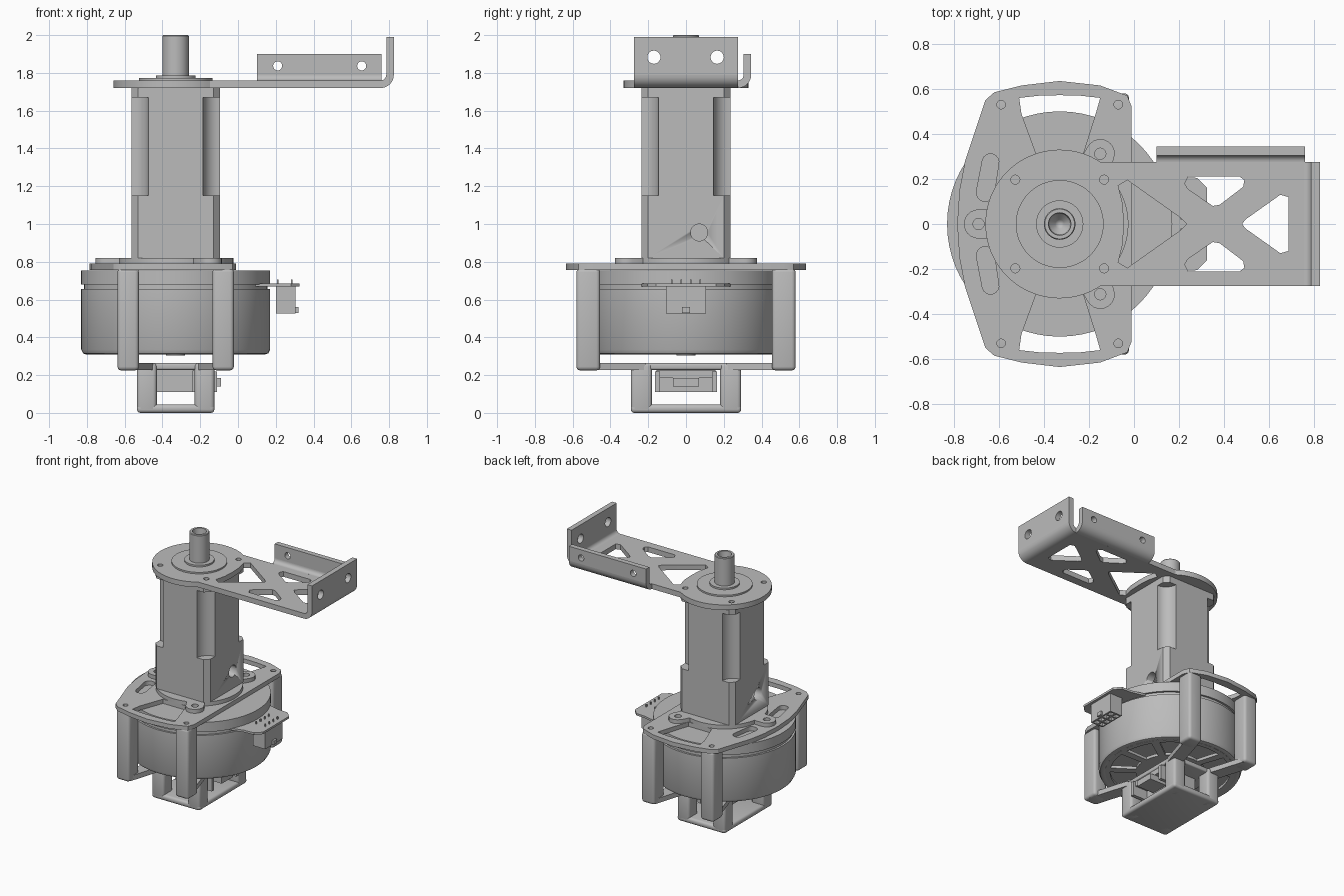
import bpy, bmesh
from math import sin, cos, pi, radians, sqrt
from mathutils import Matrix

if "Cube" in bpy.data.objects:
    bpy.data.objects.remove(bpy.data.objects["Cube"])

grey = bpy.data.materials.new("plain grey")
grey.use_nodes = True
GREY = (0.5, 0.5, 0.5, 1)
grey.diffuse_color = GREY
for node in grey.node_tree.nodes:
    if node.type == "BSDF_PRINCIPLED":
        node.inputs["Base Color"].default_value = GREY

CX = -0.33  # main axis
AXES = {"z": lambda u, v, w: (u, v, w),
        "x": lambda u, v, w: (w, u, v),
        "y": lambda u, v, w: (u, w, v)}


def finish(name, bm):
    bmesh.ops.remove_doubles(bm, verts=bm.verts, dist=1e-5)
    bmesh.ops.recalc_face_normals(bm, faces=bm.faces)
    mesh = bpy.data.meshes.new(name)
    bm.to_mesh(mesh)
    bm.free()
    mesh.materials.append(grey)
    obj = bpy.data.objects.new(name, mesh)
    bpy.context.collection.objects.link(obj)
    bpy.ops.object.select_all(action="DESELECT")
    obj.select_set(True)
    bpy.context.view_layer.objects.active = obj
    bpy.ops.object.shade_smooth_by_angle(angle=radians(30))
    return obj


def prism(name, outline, low, high, holes=(), axis="z"):
    """Flat outline with holes, thickened along an axis."""
    curve = bpy.data.curves.new(name, "CURVE")
    curve.dimensions = "2D"
    curve.fill_mode = "BOTH"
    curve.extrude = (high - low) / 2
    for loop in [outline, *holes]:
        spline = curve.splines.new("POLY")
        spline.points.add(len(loop) - 1)
        for point, (u, v) in zip(spline.points, loop):
            point.co = (u, v, 0, 1)
        spline.use_cyclic_u = True
    temp = bpy.data.objects.new(name, curve)
    bpy.context.collection.objects.link(temp)
    graph = bpy.context.evaluated_depsgraph_get()
    mesh = bpy.data.meshes.new_from_object(temp.evaluated_get(graph))
    bm = bmesh.new()
    bm.from_mesh(mesh)
    bpy.data.objects.remove(temp)
    bpy.data.meshes.remove(mesh)
    for v in bm.verts:
        v.co = AXES[axis](v.co.x, v.co.y, v.co.z + (low + high) / 2)
    return finish(name, bm)


def lathe(name, profile, steps=64):
    bm = bmesh.new()
    verts = [bm.verts.new((CX + r, 0, z)) for r, z in profile]
    edges = [bm.edges.new(pair) for pair in zip(verts, verts[1:])]
    bmesh.ops.spin(bm, geom=verts + edges, cent=(CX, 0, 0), axis=(0, 0, 1),
                   angle=2 * pi, steps=steps, use_duplicate=False)
    return finish(name, bm)


def box(name, x, y, z, bevel=0.0):
    bm = bmesh.new()
    bmesh.ops.create_cube(bm, size=1)
    for v in bm.verts:
        v.co = [(a + b) / 2 + c * (b - a) for (a, b), c in zip((x, y, z), v.co)]
    if bevel:
        bmesh.ops.bevel(bm, geom=bm.edges[:], offset=bevel, segments=3,
                        profile=0.5, affect="EDGES")
    return finish(name, bm)


def arc(x, y, r, start, end, n=16):
    angles = [radians(start + (end - start) * i / n) for i in range(n + 1)]
    return [(x + r * cos(a), y + r * sin(a)) for a in angles]


def circle(x, y, r, n=20):
    return arc(x, y, r, 0, 360, n)[:-1]


def flip(points):
    return [(x, -y) for x, y in reversed(points)]


def rect(x0, x1, y0, y1):
    return [(x0, y0), (x1, y0), (x1, y1), (x0, y1)]


def bar(p, q, half):
    dx, dy = q[0] - p[0], q[1] - p[1]
    k = half / sqrt(dx * dx + dy * dy)
    nx, ny = -dy * k, dx * k
    return [(p[0] + nx, p[1] + ny), (p[0] - nx, p[1] - ny),
            (q[0] - nx, q[1] - ny), (q[0] + nx, q[1] + ny)]


# Motor: rotor bell, vented bottom, upper cap
lathe("rotor_bell", [(0, .36), (.45, .36), (.45, .315), (.475, .31), (.49, .315),
                     (.5, .335), (.5, .655), (0, .655)])
vents = []
for i in range(10):
    a = i * 36
    vents.append(arc(CX, 0, .42, a + 4, a + 32, 6) + arc(CX, 0, .24, a + 30, a + 6, 6))
prism("rotor_bottom", circle(CX, 0, .455, 64), .313, .335, vents)
lathe("rotor_hub", [(0, .303), (.05, .303), (.05, .312), (.12, .312), (.12, .36), (0, .36)], 32)
lathe("motor_neck", [(0, .65), (.485, .65), (.485, .69), (0, .69)])
lathe("motor_cap", [(0, .68), (.5, .68), (.5, .755), (0, .755)])

# Mount plate with windows and screw holes
half = [(-.01, .52), (-.03, .57), (-.15, .615), (CX, .635), (-.5, .615),
        (-.62, .585), (-.66, .55), (-.75, .28), (-.775, .15), (-.785, 0)]
window = [(-.51, .56), (-.42, .57), (CX, .572), (-.24, .57), (-.15, .56),
          (-.17, .49), (-.23, .3), (-.43, .3), (-.5, .49)]
side_slot = (arc(-.637, .275, .037, -15, 165, 8) + arc(-.66, .14, .04, 165, 345, 8))
holes = [window, flip(window), side_slot, flip(side_slot)]
holes += [circle(x, y, .019) for x in (-.59, -.07) for y in (-.53, .53)]
prism("mount_plate", half + flip(half[:-1]), .757, .79, holes)

# Gearbox flange with three screw ears
ears = (60, 180, 300)
EAR = .36


def ear_radius(deg):
    reach = .305
    for e in ears:
        f = radians(deg - e)
        gap = .065 ** 2 - (EAR * sin(f)) ** 2
        if gap > 0 and cos(f) > 0:
            reach = max(reach, EAR * cos(f) + sqrt(gap))
    return reach


rim = [(CX + ear_radius(d) * cos(radians(d)), ear_radius(d) * sin(radians(d)))
       for d in range(0, 360, 2)]
prism("gearbox_flange", rim, .79, .82,
      [circle(CX + EAR * cos(radians(e)), EAR * sin(radians(e)), .025) for e in ears])

# Gearbox: chamfered square block with scooped corners in the middle
W = .235


def square(corner):
    pts = []
    for k in range(4):
        c, s = cos(k * pi / 2), sin(k * pi / 2)
        pts += [(CX + x * c - y * s, x * s + y * c) for x, y in corner]
    return pts


chamfered = square([(W, W - .035), (W - .035, W)])
scooped = square(arc(W, W, .09, 270, 180, 8))
lower = prism("gearbox_lower", chamfered, .82, 1.15)
prism("gearbox_middle", scooped, 1.15, 1.67)
prism("gearbox_top", chamfered, 1.67, 1.722)
for side in (-1, 1):
    x = CX + side * W
    cutter = prism("hole_cutter", circle(side * .07, .955, .045), x - .1, x + .1, axis="x")
    cutter.hide_render = True
    cutter.hide_viewport = True
    mod = lower.modifiers.new("access_hole", "BOOLEAN")
    mod.object = cutter
    mod.solver = "EXACT"

# Output arm: disc and lightened plate with bent flanges
T0, T1, BEND = 1.72, 1.76, 1.79
A = .275
trapezoid = [(.24, .21), (.47, .21), (.49, .195), (.485, .165), (.38, .085),
             (.35, .08), (.24, .155), (.225, .18)]
left_hole = [(-.03, .195), (.21, .025), (.235, 0)]
inner_arc = [(-.07, -.17), (-.05, -.09), (-.045, 0), (-.05, .09), (-.07, .17)]
right_hole = [(.48, 0), (.495, .02), (.65, .13), (.685, .12)]
holes = [trapezoid, flip(trapezoid), left_hole + flip(left_hole[:-1]) + inner_arc,
         right_hole + flip(right_hole[1:])]
holes += [circle(CX + sx * .197, sy * .197, .02) for sx in (-1, 1) for sy in (-1, 1)]
prism("output_arm", arc(CX, 0, .33, 56.4, 303.6, 56) + [(.755, -A), (.755, A)], T0, T1, holes)
prism("end_bend", arc(.755, BEND, .07, 270, 360, 8) + arc(.755, BEND, .03, 360, 270, 8),
      -A, A, axis="y")
prism("end_flange", rect(-A, A, BEND, 1.99), .785, .825,
      [circle(y, 1.883, .035) for y in (-.17, .165)], axis="x")
prism("side_bend", arc(A, BEND, .07, 270, 360, 8) + arc(A, BEND, .03, 360, 270, 8),
      .1, .76, axis="x")
prism("side_flange", rect(.1, .76, BEND, 1.9), .305, .345,
      [circle(x, 1.837, .024) for x in (.21, .655)], axis="y")

# Output boss and bored shaft
lathe("output_shaft", [(0, 1.9), (.02, 1.92), (.045, 1.95), (.05, 2), (.066, 2), (.07, 1.995),
                       (.07, 1.785), (.105, 1.785), (.105, 1.772), (.195, 1.772),
                       (.195, 1.755), (0, 1.755)], 48)

# Guard cage: tall posts, bottom arms, and a small foot cage
for sx in (-1, 1):
    for sy in (-1, 1):
        px = sorted((CX + sx * .195, CX + sx * .308))
        py = sorted((sy * .455, sy * .58))
        box("cage_post", px, py, (.225, .765), .02)
        fx = sorted((CX + sx * .1, CX + sx * .205))
        fy = sorted((sy * .18, sy * .292))
        box("foot_post", fx, fy, (0, .265), .02)
        prism("cage_arm", bar((CX + sx * .25, sy * .54), (CX + sx * .155, sy * .23), .05),
              .226, .264)
box("foot_plate", (CX - .205, CX + .205), (-.292, .292), (0, .045), .018)
box("foot_deck", (CX - .2, CX + .2), (-.28, .28), (.228, .264), .01)

# Encoder under the motor, with its socket
box("encoder_body", (-.43, -.235), (-.15, .15), (.11, .24))
box("encoder_socket_base", (-.24, -.13), (-.16, .16), (.185, .225))
for y in (-.15, .15):
    box("encoder_socket_side", (-.24, -.11), (y - .013, y + .013), (.11, .22))
box("encoder_socket_tongue", (-.24, -.09), (-.07, .07), (.14, .185))

# Side circuit board, socketed connector and pins
edge = [(0, .26), (.2, .21), (.28, .205), (.325, .16)]
prism("circuit_board", edge + flip(edge), .668, .684)
box("connector_body", (.2, .305), (-.105, .105), (.57, .67))
sockets = [rect(x, x + .034, y - .018, y + .018)
           for x in (.21, .259) for y in (-.075, -.025, .025, .075)]
prism("connector_mouth", rect(.2, .305, -.105, .105), .525, .57, sockets)
box("connector_latch", (.3, .32), (-.02, .02), (.53, .56))
for x in (.21, .285):
    for y in (-.075, -.025, .025, .075):
        box("connector_pin", (x - .004, x + .004), (y - .004, y + .004), (.68, .705))
